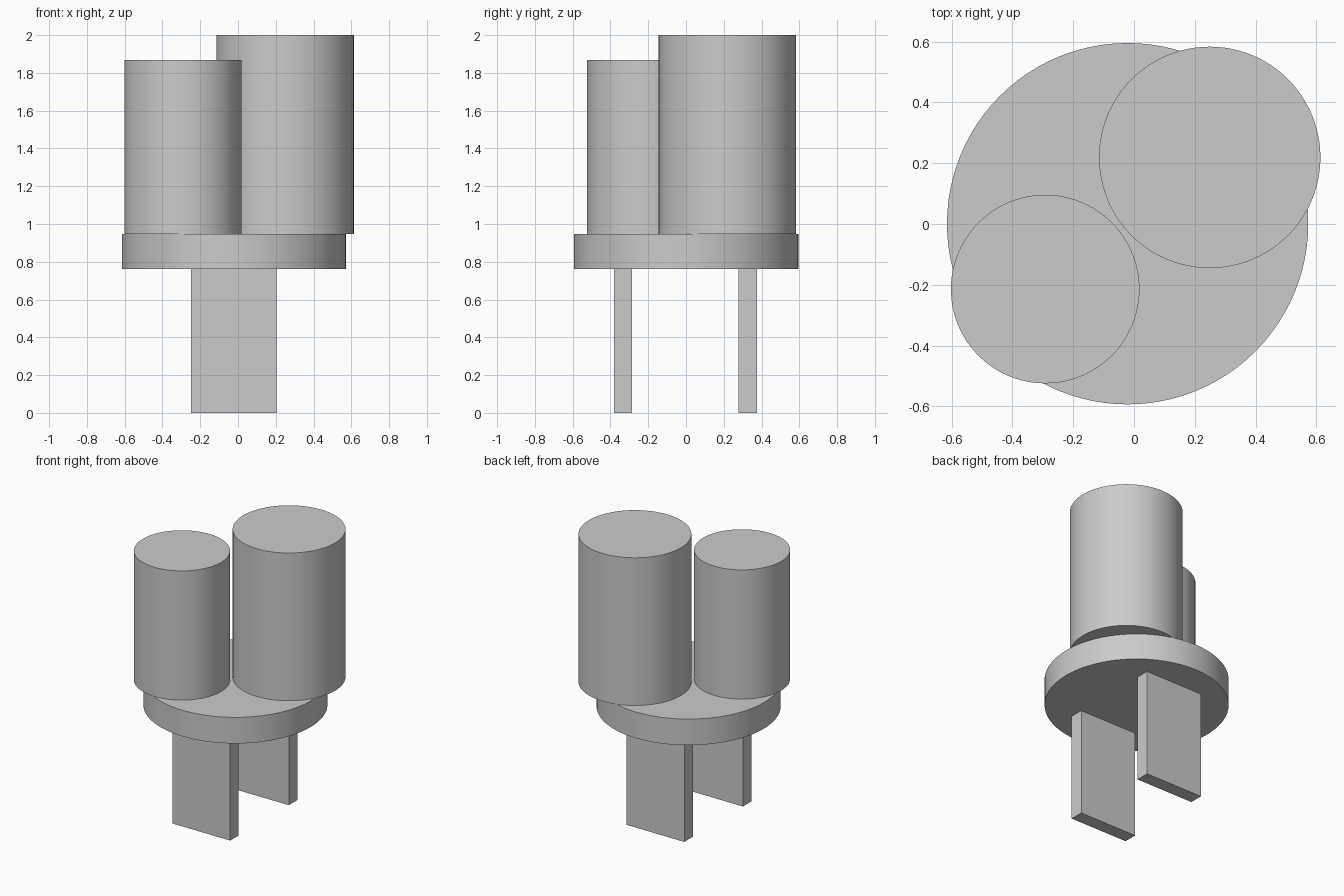
import bpy
import math

cube = bpy.data.objects.get("Cube")
if cube:
    bpy.data.objects.remove(cube, do_unlink=True)

grey = bpy.data.materials.new("plain grey")
grey.use_nodes = True
grey.diffuse_color = (0.6, 0.6, 0.6, 1)
grey.node_tree.nodes["Principled BSDF"].inputs["Base Color"].default_value = (0.6, 0.6, 0.6, 1)


def cylinder(name, x, y, radius, bottom, top):
    bpy.ops.mesh.primitive_cylinder_add(
        vertices=96, radius=radius, depth=top - bottom,
        location=(x, y, (bottom + top) / 2))
    obj = bpy.context.object
    obj.name = name
    obj.data.materials.append(grey)
    bpy.ops.object.shade_smooth_by_angle(angle=math.radians(30))


def box(name, low, high):
    bpy.ops.mesh.primitive_cube_add(
        size=1, location=[(a + b) / 2 for a, b in zip(low, high)])
    obj = bpy.context.object
    obj.name = name
    obj.scale = [b - a for a, b in zip(low, high)]
    bpy.ops.object.transform_apply(location=False, rotation=False, scale=True)
    obj.data.materials.append(grey)


PLATE_BOTTOM, PLATE_TOP = 0.762, 0.948

# Round base plate
cylinder("base_plate", -0.021, 0.001, 0.594, PLATE_BOTTOM, PLATE_TOP)

# Two upright cylinders on the plate, slightly overhanging its edge
cylinder("tall_cylinder", 0.249, 0.219, 0.364, PLATE_TOP, 2.0)
cylinder("short_cylinder", -0.292, -0.214, 0.31, PLATE_TOP, 1.868)

# Flat prongs under the plate
for name, y in (("front_prong", -0.333), ("back_prong", 0.327)):
    box(name, (-0.249, y - 0.048, 0), (0.205, y + 0.048, PLATE_BOTTOM))
